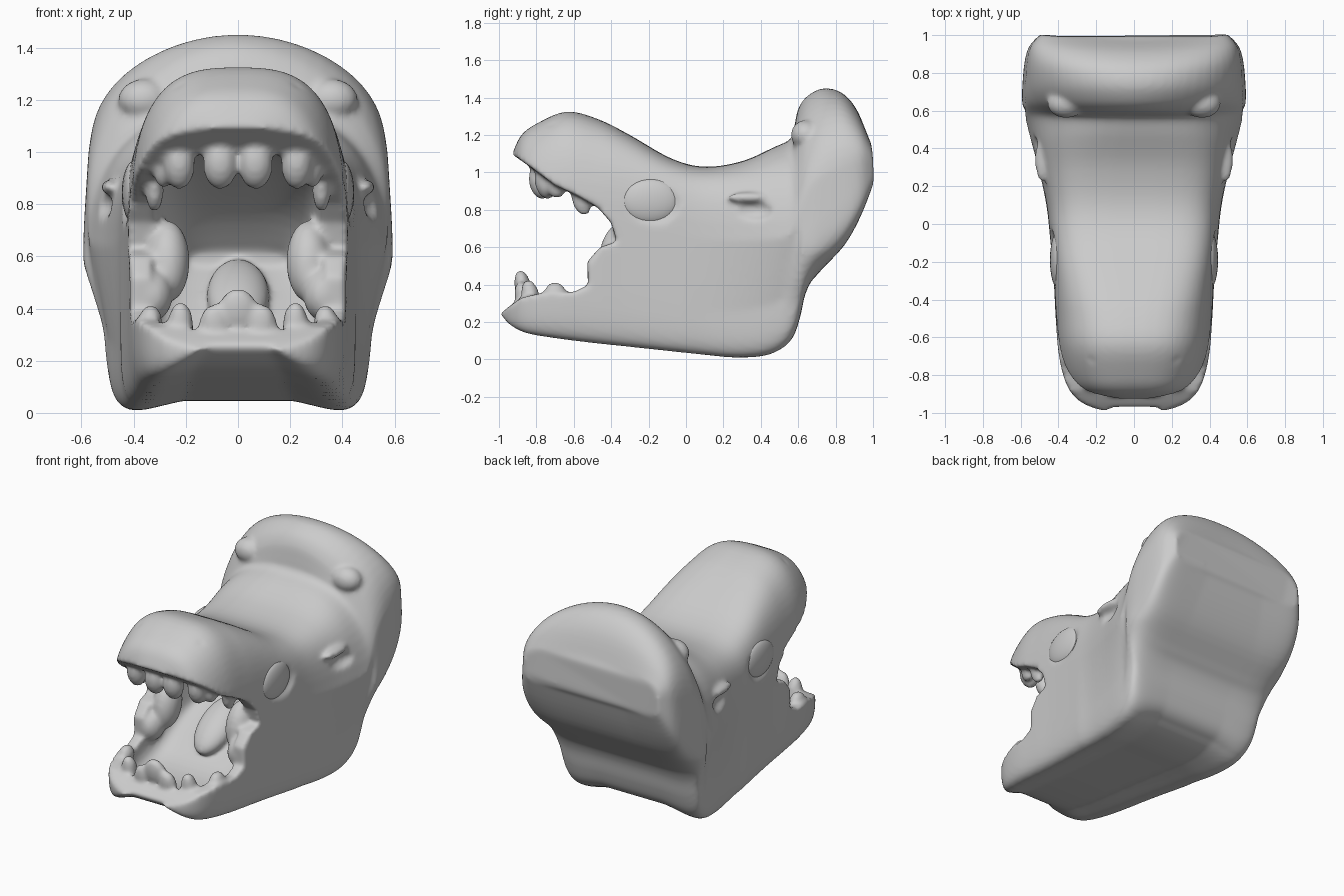
import bpy, bmesh, math
from mathutils import Matrix

cube = bpy.data.objects.get("Cube")
if cube:
    bpy.data.objects.remove(cube)

grey = bpy.data.materials.new("plain grey")
grey.use_nodes = True
grey.diffuse_color = (0.6, 0.6, 0.6, 1)
grey.node_tree.nodes["Principled BSDF"].inputs["Base Color"].default_value = (0.6, 0.6, 0.6, 1)


def finish(bm, name):
    bmesh.ops.recalc_face_normals(bm, faces=bm.faces)
    mesh = bpy.data.meshes.new(name)
    bm.to_mesh(mesh)
    bm.free()
    mesh.materials.append(grey)
    obj = bpy.data.objects.new(name, mesh)
    bpy.context.collection.objects.link(obj)
    for p in mesh.polygons:
        p.use_smooth = True
    return obj


def power(v, e):
    return math.copysign(abs(v) ** e, v)


def clamp(v):
    return max(0, min(1, v))


def refine(rows, steps=4):
    """Pass a smooth spline through the rows."""
    out = []
    for i in range(len(rows) - 1):
        quad = (rows[max(i - 1, 0)], rows[i], rows[i + 1], rows[min(i + 2, len(rows) - 1)])
        for k in range(steps):
            t = k / steps
            out.append([b + t / 2 * (c - a + t * (2 * a - 5 * b + 4 * c - d + t * (3 * (b - c) + d - a)))
                        for a, b, c, d in zip(*quad)])
    return out + [rows[-1]]


def loft(name, struts, arch=0, bow=0, pinch=0, taper=0, sides=56):
    """Skin rounded sections: bottom y, z, top y, z, half width, top roundness."""
    bm = bmesh.new()
    rings = []
    for by, bz, ty, tz, w, n in refine(struts):
        ring = []
        for i in range(sides):
            a = math.tau * (i + 0.5) / sides
            e = n if math.sin(a) > 0 else 7
            x = power(math.cos(a), 2 / e)
            t = (power(math.sin(a), 2 / e) + 1) / 2
            y = by + (ty - by) * t
            z = bz + (tz - bz) * t + arch * (1 - x * x) * (1 - t) ** 2 * clamp((0.7 - by) * 5)
            y += bow * (x * x - 1) * clamp((y - 0.7) * 4)
            rear = clamp(y * 2)
            x *= 1 - rear * (pinch * clamp((0.57 - z) * 4) + taper * clamp((z - 0.57) * 2))
            ring.append(bm.verts.new((x * w, y, z)))
        rings.append(ring)
    for r, s in zip(rings, rings[1:]):
        for i in range(sides):
            j = (i + 1) % sides
            bm.faces.new((r[i], r[j], s[j], s[i]))
    bm.faces.new(rings[0])
    bm.faces.new(rings[-1])
    return finish(bm, name)


def prism(name, outline, half):
    bm = bmesh.new()
    face = bm.faces.new([bm.verts.new((-half, y, z)) for y, z in outline])
    ext = bmesh.ops.extrude_face_region(bm, geom=[face])
    moved = [v for v in ext["geom"] if isinstance(v, bmesh.types.BMVert)]
    bmesh.ops.translate(bm, verts=moved, vec=(2 * half, 0, 0))
    return finish(bm, name)


def blob(name, loc, radii, tilt=0):
    bm = bmesh.new()
    m = Matrix.Translation(loc) @ Matrix.Rotation(tilt, 4, 'X') @ Matrix.Diagonal((*radii, 1))
    bmesh.ops.create_uvsphere(bm, u_segments=24, v_segments=16, radius=1, matrix=m)
    return finish(bm, name)


def pair(name, loc, radii, tilt=0):
    x, y, z = loc
    return [blob(side + name, (s * x, y, z), radii, tilt)
            for side, s in (("left_", 1), ("right_", -1))]


def apply(obj, kind, **settings):
    mod = obj.modifiers.new(kind, kind)
    for k, v in settings.items():
        setattr(mod, k, v)
    bpy.context.view_layer.objects.active = obj
    bpy.ops.object.modifier_apply(modifier=mod.name)


def combine(obj, tools, operation):
    for tool in tools:
        apply(obj, 'BOOLEAN', object=tool, operation=operation, solver='EXACT')
        bpy.data.objects.remove(tool)


# Head: snout, saddle-shaped crown and raised frill at the back
head = loft("head", [
    (-1.0, .19, -.925, 1.11, .17, 3.2), (-.95, .13, -.88, 1.2, .29, 3.2),
    (-.86, .08, -.80, 1.26, .36, 3), (-.7, .05, -.64, 1.325, .4, 3),
    (-.5, .025, -.47, 1.285, .415, 3.2), (-.3, .005, -.3, 1.2, .425, 3.8),
    (-.05, -.02, -.08, 1.075, .445, 4.5), (.1, -.035, .1, 1.03, .465, 4.5),
    (.25, -.05, .3, 1.06, .505, 4), (.4, -.045, .47, 1.135, .55, 3.2),
    (.5, -.01, .56, 1.18, .575, 2.7), (.57, .07, .58, 1.25, .585, 2.2),
    (.61, .19, .6, 1.34, .59, 1.9), (.64, .33, .65, 1.41, .595, 1.9),
    (.7, .45, .74, 1.45, .6, 2), (.85, .6, .85, 1.425, .595, 2.2),
    (.94, .75, .94, 1.33, .575, 2.4), (1.005, .92, 1.0, 1.18, .52, 2.8),
], arch=0.12, bow=0.025, pinch=0.12, taper=0.05)

# Open bite seen from the side
bite = prism("bite", [
    (-1.3, 1.13), (-.92, 1.09), (-.82, 1.02), (-.7, .93), (-.57, .87), (-.47, .81),
    (-.4, .73), (-.37, .63), (-.46, .6), (-.53, .52), (-.52, .4), (-.6, .36),
    (-.75, .36), (-.88, .33), (-.95, .28), (-1.02, .22), (-1.3, .2)], 0.8)

# Hollow of the mouth, a wedge narrowing to the throat
hollow = loft("hollow", [
    (-.89, .31, -.80, 1.0, .2, 4), (-.8, .25, -.75, 1.0, .29, 4),
    (-.6, .22, -.6, .97, .335, 4), (-.4, .27, -.4, .89, .32, 4),
    (-.2, .43, -.2, .77, .27, 3.5), (-.05, .56, -.05, .62, .19, 3)])
combine(head, [bite, hollow], 'DIFFERENCE')

# Eye sockets, ear slits and nostrils
dents = pair("socket", (.445, -.19, .845), (.04, .165, .13))
dents += pair("ear_slit", (.55, .34, .8), (.075, .13, .065))
dents += pair("nostril", (.25, -.73, 1.28), (.05, .04, .04))
combine(head, dents, 'DIFFERENCE')

# Cheek folds, frill knobs, ear lids and tongue
lumps = pair("cheek_fold", (.27, -.36, .58), (.085, .1, .16), -.25)
lumps += pair("cheek_root", (.33, -.44, .45), (.08, .09, .1))
lumps += pair("frill_knob", (.36, .64, 1.2), (.1, .08, .08))
lumps += pair("ear_lid", (.485, .34, .865), (.04, .12, .03))
lumps.append(blob("frill_brow", (0, .65, 1.23), (.42, .07, .07)))
lumps.append(blob("tongue", (0, -.22, .45), (.12, .22, .08), .6))

# Teeth, rooted in the gums
lumps += pair("upper_front_tooth", (.068, -.78, .95), (.066, .06, .095), .2)
lumps += pair("upper_side_tooth", (.225, -.75, .95), (.06, .06, .095), .2)
lumps += pair("upper_small_tooth", (.285, -.69, .92), (.035, .05, .06))
lumps += pair("upper_fang", (.32, -.56, .85), (.035, .05, .085), .3)
lumps.append(blob("lower_middle_tooth", (0, -.87, .38), (.08, .045, .1), .2))
lumps += pair("lower_front_tooth", (.09, -.87, .33), (.06, .045, .09), .2)
lumps += pair("lower_side_tooth", (.22, -.83, .33), (.05, .05, .1), .2)
lumps += pair("lower_back_tooth", (.335, -.7, .35), (.045, .06, .065))
combine(head, lumps, 'UNION')

# Blend everything into one sculpted skin
apply(head, 'REMESH', mode='VOXEL', voxel_size=0.013)
apply(head, 'SMOOTH', factor=0.5, iterations=10)
for p in head.data.polygons:
    p.use_smooth = True

# Domed eyes
pair("eyeball", (.4, -.19, .845), (.045, .155, .12))
